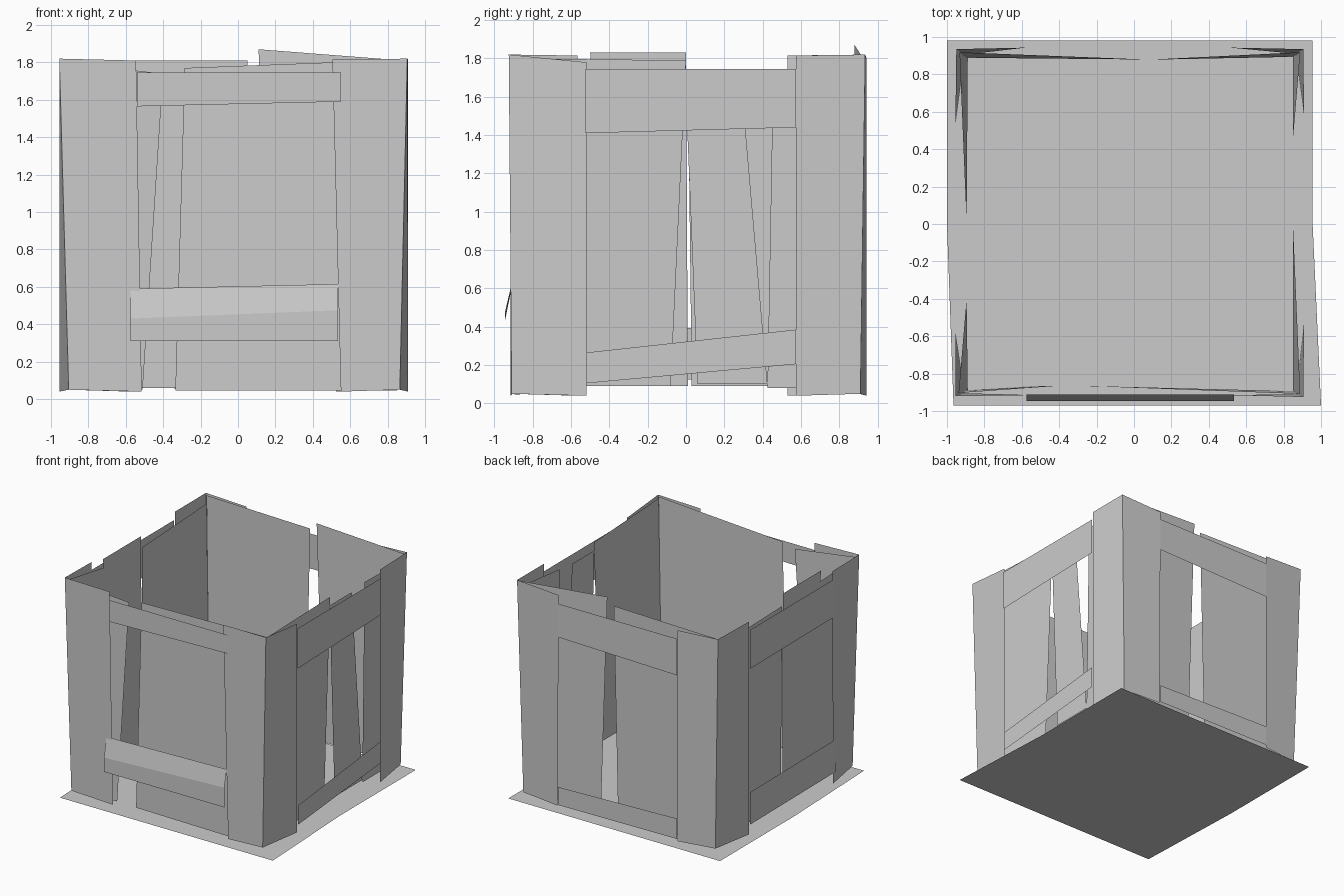
import bpy
from mathutils import Vector

cube = bpy.data.objects.get("Cube")
if cube:
    bpy.data.objects.remove(cube)

GREY = (0.6, 0.6, 0.6, 1.0)
mat = bpy.data.materials.new("light grey")
mat.use_nodes = True
mat.diffuse_color = GREY
mat.node_tree.nodes["Principled BSDF"].inputs["Base Color"].default_value = GREY


def sheet(name, *rows):
    """Thin sheet lofted between rows of points."""
    n = len(rows[0])
    verts = [p for row in rows for p in row]
    faces = [(r * n + i, r * n + i + 1, (r + 1) * n + i + 1, (r + 1) * n + i)
             for r in range(len(rows) - 1) for i in range(n - 1)]
    mesh = bpy.data.meshes.new(name)
    mesh.from_pydata(verts, [], faces)
    mesh.materials.append(mat)
    ob = bpy.data.objects.new(name, mesh)
    bpy.context.collection.objects.link(ob)
    return ob


def on_side(side, along, depth, z):
    """Point on a wall: distance along it, depth outwards, height."""
    return {"front": (along, -depth, z), "back": (along, depth, z),
            "right": (depth, along, z), "left": (-depth, along, z)}[side]


# Ground sheet, slightly skewed
sheet("base",
      [(-1, 0.98, 0), (0.955, 0.98, 0)],
      [(-1, 0, 0), (0.955, 0, 0)],
      [(-0.965, -0.97, 0), (1, -0.97, 0)])

# Leaning corner edges: bottom xy, top xy
corners = {
    ("left", "front"): ((-0.905, -0.905), (-0.955, -0.92)),
    ("right", "front"): ((0.865, -0.91), (0.905, -0.925)),
    ("right", "back"): ((0.865, 0.91), (0.905, 0.935)),
    ("left", "back"): ((-0.905, 0.905), (-0.95, 0.935)),
}
# Free ends of the folded flaps: wall, bottom along, top along, top height
flap_ends = {
    ("left", "front"): [("left", -0.575, -0.565, 1.815), ("front", -0.515, -0.545, 1.81)],
    ("right", "front"): [("right", -0.52, -0.52, 1.78), ("front", 0.55, 0.505, 1.815)],
    ("right", "back"): [("right", 0.575, 0.575, 1.815), ("back", 0.525, 0.515, 1.80)],
    ("left", "back"): [("left", 0.53, 0.53, 1.815), ("back", -0.58, -0.58, 1.80)],
}
FLAP = {"front": 0.915, "back": 0.943, "right": 0.91, "left": 0.955}
SLAT = {"front": 0.865, "back": 0.88, "right": 0.85, "left": 0.895}

# Corner posts, each one folded sheet
for key, (low, high) in corners.items():
    (s1, b1, t1, h1), (s2, b2, t2, h2) = flap_ends[key]
    sheet("_".join(key) + "_corner_post",
          [on_side(s1, b1, FLAP[s1], 0.04), (*low, 0.05), on_side(s2, b2, FLAP[s2], 0.04)],
          [on_side(s1, t1, FLAP[s1], h1), (*high, 1.82), on_side(s2, t2, FLAP[s2], h2)])


def corner_slat(side, key, low, high, z_low, z_high, z_corner):
    """Wide slat running from a corner to a free edge."""
    cb, ct = (Vector(c) * 0.982 for c in corners[key])
    d = SLAT[side]
    sheet(side + "_wall_slat",
          [(*cb, z_low), on_side(side, low, d, z_low)],
          [(*ct, z_corner), on_side(side, high, d, z_high)])


def middle_slat(side, low, high, z_low, z_high):
    d = SLAT[side]
    sheet(side + "_middle_slat",
          [on_side(side, a, d, z_low) for a in low],
          [on_side(side, a, d, z_high) for a in high])


# Inner wall slats
corner_slat("front", ("left", "front"), -0.51, -0.40, 0.05, 1.74, 1.80)
corner_slat("front", ("right", "front"), -0.335, -0.285, 0.045, 1.77, 1.815)
corner_slat("back", ("left", "back"), 0.01, 0.05, 0.06, 1.81, 1.81)
corner_slat("back", ("right", "back"), 0.17, 0.11, 0.06, 1.87, 1.81)
corner_slat("right", ("right", "front"), -0.08, 0.0, 0.09, 1.79, 1.80)
corner_slat("right", ("right", "back"), 0.425, 0.455, 0.08, 1.74, 1.76)
corner_slat("left", ("left", "front"), -0.41, -0.40, 0.09, 1.74, 1.80)
corner_slat("left", ("left", "back"), 0.03, 0.01, 0.09, 1.73, 1.74)
middle_slat("right", (0.06, 0.425), (-0.005, 0.285), 0.10, 1.72)
middle_slat("left", (0.01, -0.42), (0.0, -0.5), 0.09, 1.83)

# Outer cross boards: wall, depth, ends, bottom heights, top heights
boards = [
    ("front_top", "front", 0.925, (-0.54, 0.55), (1.565, 1.59), (1.745, 1.745)),
    ("right_top", "right", 0.918, (-0.525, 0.575), (1.41, 1.44), (1.745, 1.745)),
    ("right_bottom", "right", 0.918, (-0.52, 0.575), (0.105, 0.205), (0.265, 0.385)),
    ("left_top", "left", 0.96, (-0.60, 0.53), (1.43, 1.42), (1.745, 1.745)),
    ("left_bottom", "left", 0.96, (-0.60, 0.53), (0.13, 0.12), (0.40, 0.39)),
    ("back_top", "back", 0.948, (-0.58, 0.52), (1.425, 1.45), (1.73, 1.73)),
    ("back_bottom", "back", 0.948, (-0.58, 0.52), (0.06, 0.05), (0.23, 0.20)),
]
for name, side, depth, ends, low, high in boards:
    sheet(name + "_board",
          [on_side(side, a, depth, z) for a, z in zip(ends, low)],
          [on_side(side, a, depth, z) for a, z in zip(ends, high)])

# Bent lower front board
sheet("front_bottom_board",
      [(-0.575, -0.945, 0.31), (0.535, -0.945, 0.31)],
      [(-0.575, -0.945, 0.43), (0.535, -0.945, 0.475)],
      [(-0.575, -0.912, 0.59), (0.535, -0.912, 0.615)])
